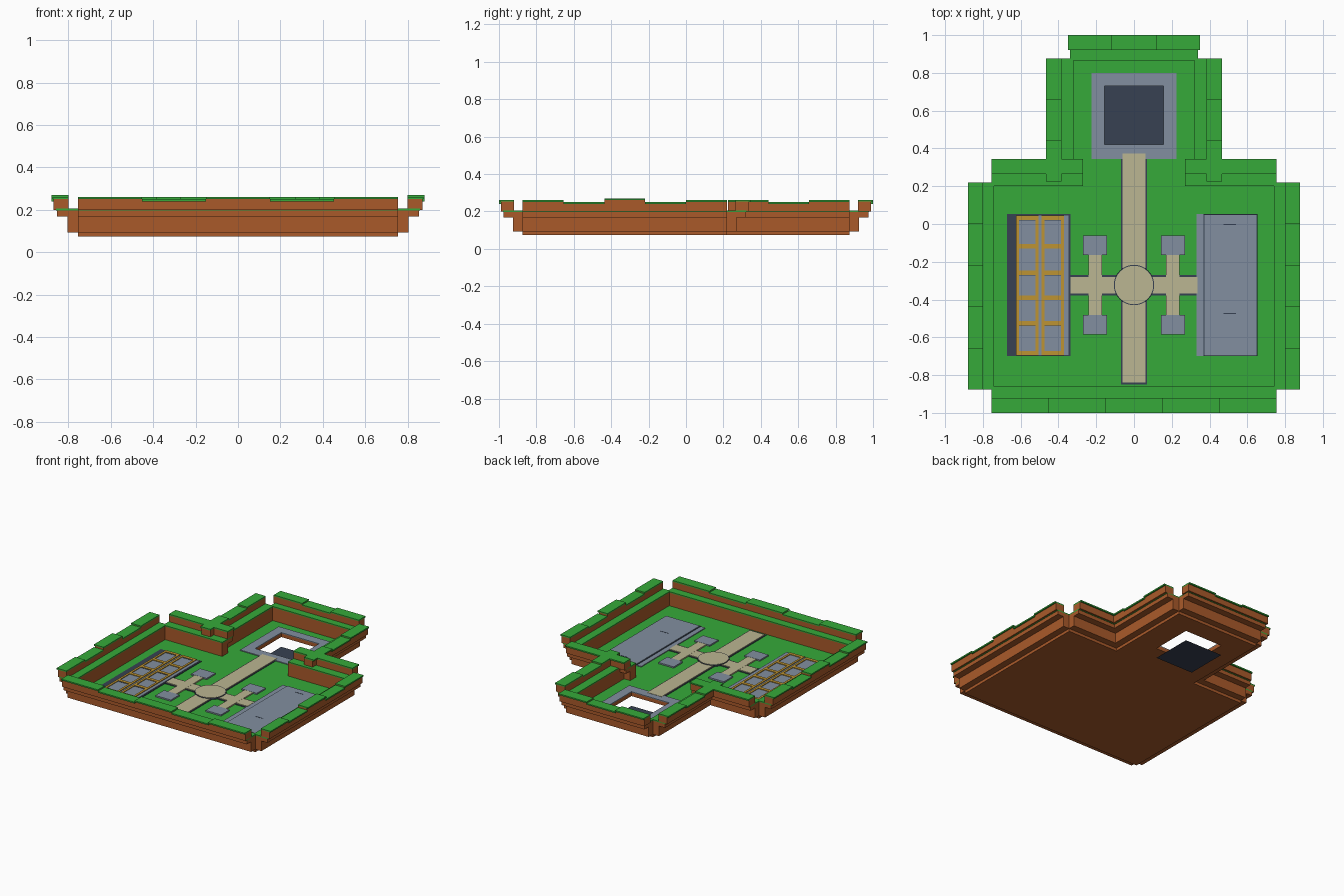
import bpy, bmesh
from mathutils import Matrix

cube = bpy.data.objects.get("Cube")
if cube:
    bpy.data.objects.remove(cube)


def material(name, rgb):
    m = bpy.data.materials.new(name)
    m.use_nodes = True
    m.diffuse_color = (*rgb, 1)
    m.node_tree.nodes["Principled BSDF"].inputs["Base Color"].default_value = (*rgb, 1)
    return m


GREEN = material("grass_green", (0.037, 0.40, 0.042))
BROWN = material("earth_brown", (0.40, 0.102, 0.023))
GREY = material("stone_grey", (0.223, 0.275, 0.35))
SLATE = material("dark_slate", (0.038, 0.053, 0.084))
TAN = material("path_tan", (0.497, 0.468, 0.287))
GOLD = material("frame_gold", (0.515, 0.296, 0.032))


def finish(name, bm, *mats):
    me = bpy.data.meshes.new(name)
    bm.to_mesh(me)
    bm.free()
    for m in mats:
        me.materials.append(m)
    ob = bpy.data.objects.new(name, me)
    bpy.context.scene.collection.objects.link(ob)
    return ob


def slabs(name, rects, z0, z1, *mats, mirror=False):
    """Boxes from (x0, x1, y0, y1[, top]); a second material goes on upward faces."""
    rects = list(rects)
    if mirror:
        rects += [(-r[1], -r[0], *r[2:]) for r in rects]
    bm = bmesh.new()
    for r in rects:
        x0, x1, y0, y1 = r[:4]
        top = r[4] if len(r) > 4 else z1
        low = z0 if z0 >= 0 else top + z0
        size = Matrix.Diagonal((x1 - x0, y1 - y0, top - low, 1))
        place = Matrix.Translation(((x0 + x1) / 2, (y0 + y1) / 2, (low + top) / 2))
        bmesh.ops.create_cube(bm, size=1, matrix=place @ size)
    if len(mats) > 1:
        bm.normal_update()
        for f in bm.faces:
            f.material_index = int(f.normal.z > 0.5)
    return finish(name, bm, *mats)


# Plan of the island: a wide court with a narrower annex behind it
CX, FRONT, MID = 0.755, -0.875, 0.22
AX, BACK = 0.34, 0.875
HX, HY0, HY1 = 0.155, 0.42, 0.73     # shaft opening


def rim(d):
    """Strips around the sunken court, pushed outward by d."""
    sides = [(0.74, CX + d, FRONT, MID), (0.27, CX, 0.2, MID + d),
             (0.32, AX + d, 0.2, BACK)]
    ends = [(-CX, CX, FRONT - d, -0.86), (-AX, AX, 0.865, BACK + d)]
    return sides + [(-b, -a, c, e) for a, b, c, e in sides] + ends


# Floor with the square shaft left open
slabs("court_floor", [
    (-CX, CX, FRONT, MID), (-AX, AX, MID, HY0), (-AX, AX, HY1, BACK),
    (-AX, -HX, HY0, HY1), (HX, AX, HY0, HY1)], 0.073, 0.1, BROWN, GREEN)

# Stepped earth bank and grass ledge
slabs("lower_bank", rim(0.05), 0.094, 0.169, BROWN)
slabs("upper_bank", rim(0.1), 0.169, 0.197, BROWN)
slabs("grass_ledge", rim(0.104), 0.197, 0.205, GREEN)


# Parapet blocks with alternating heights
def run(a, b, heights):
    step = (b - a) / len(heights)
    return [(a + i * step, a + (i + 1) * step, h) for i, h in enumerate(heights)]


HI, LO, TALL = 0.261, 0.25, 0.27


def parapet(lip):
    """Block footprints; lip widens them on the outer side."""
    d = 0.115 + lip
    mirrored = [(0.8, CX + d, a, b, h) for a, b, h in run(FRONT, MID, [HI, LO, TALL, LO, HI])]
    mirrored += [(0.385, AX + d + 0.002, a, b, h) for a, b, h in run(0.225, BACK, [HI, LO, HI])]
    mirrored += [(0.46, CX, 0.265, MID + d, HI), (0.27, 0.385, 0.265, MID + d, HI)]
    single = [(a, b, FRONT - d, -0.92, h) for a, b, h in run(-CX, CX, [HI, LO, HI, LO, HI])]
    single += [(a, b, 0.92, BACK + d, h) for a, b, h in run(-0.35, 0.35, [HI, LO, HI])]
    return mirrored + [(-r[1], -r[0], *r[2:]) for r in mirrored] + single


slabs("parapet_wall", [(*r[:4], r[4] - 0.009) for r in parapet(0)], 0.2, 0, BROWN)
slabs("parapet_cap", parapet(0.01), -0.01, 0, GREEN)

# Shaft rim and the plate far below it
slabs("shaft_rim", [(-0.225, 0.225, 0.345, HY0), (-0.225, 0.225, HY1, 0.8),
                    (-0.225, -HX, HY0, HY1), (HX, 0.225, HY0, HY1)], 0.1, 0.106, GREY)
bm = bmesh.new()
bmesh.ops.create_grid(bm, x_segments=1, y_segments=1, size=HX)
bmesh.ops.translate(bm, verts=bm.verts, vec=(0, (HY0 + HY1) / 2, 0))
finish("shaft_bottom", bm, SLATE)

# Crossing paths with dark kerbs
slabs("path_kerb", [(-0.068, 0.068, -0.85, 0.345), (-0.335, 0.335, -0.378, -0.27)],
      0.1, 0.103, SLATE)
slabs("main_path", [(-0.06, 0.06, -0.838, 0.372), (-0.335, 0.335, -0.367, -0.28)],
      0.1, 0.108, TAN)
slabs("side_path", [(0.17, 0.24, -0.5, -0.15)], 0.1, 0.109, TAN, mirror=True)
slabs("path_pad", [(0.143, 0.27, -0.165, -0.06), (0.143, 0.27, -0.585, -0.483)],
      0.1, 0.11, GREY, mirror=True)
for name, r, h, mat in (("plaza_kerb", 0.107, 0.011, SLATE), ("plaza", 0.102, 0.013, TAN)):
    bm = bmesh.new()
    bmesh.ops.create_cone(bm, cap_ends=True, segments=32, radius1=r, radius2=r, depth=h,
                          matrix=Matrix.Translation((0, -0.323, 0.1 + h / 2)))
    finish(name, bm, mat)

# Panelled bed on the right: slate base, stone panes, gold bars
Y0, Y1 = -0.7, 0.052
slabs("panel_base", [(-0.672, -0.337, Y0, Y1)], 0.1, 0.104, SLATE)
slabs("panel_stone", [(-0.625, -0.347, Y0 + 0.006, Y1 - 0.006)], 0.1, 0.107, GREY)
bars, panes = [], []
rows = [0.034, -0.118, -0.257, -0.391, -0.525, -0.685]
for x in (-0.625, -0.49):
    bars += [(x, x + 0.016, Y0 + 0.006, Y1 - 0.006), (x + 0.104, x + 0.12, Y0 + 0.006, Y1 - 0.006)]
    bars += [(x, x + 0.12, y - 0.012, y + 0.012) for y in rows]
    panes += [(x + 0.016, x + 0.104, y - 0.015, y - 0.012) for y in rows[:-1:2]]
slabs("panel_bars", bars, 0.1, 0.112, GOLD)
slabs("panel_shadow_line", panes, 0.1, 0.109, SLATE)

# Plain stone bed on the left with slate edging and two slots
slabs("slab_step", [(0.332, 0.375, Y0, Y1)], 0.1, 0.106, GREY)
slabs("slab_edge", [(0.368, 0.654, Y0, Y1)], 0.1, 0.109, SLATE)
slabs("slab_top", [(0.373, 0.649, Y0 + 0.005, Y1 - 0.005)], 0.1, 0.112, GREY)
slabs("slab_slot", [(0.473, 0.54, y - 0.003, y + 0.003) for y in (-0.003, -0.474)],
      0.11, 0.113, SLATE)
